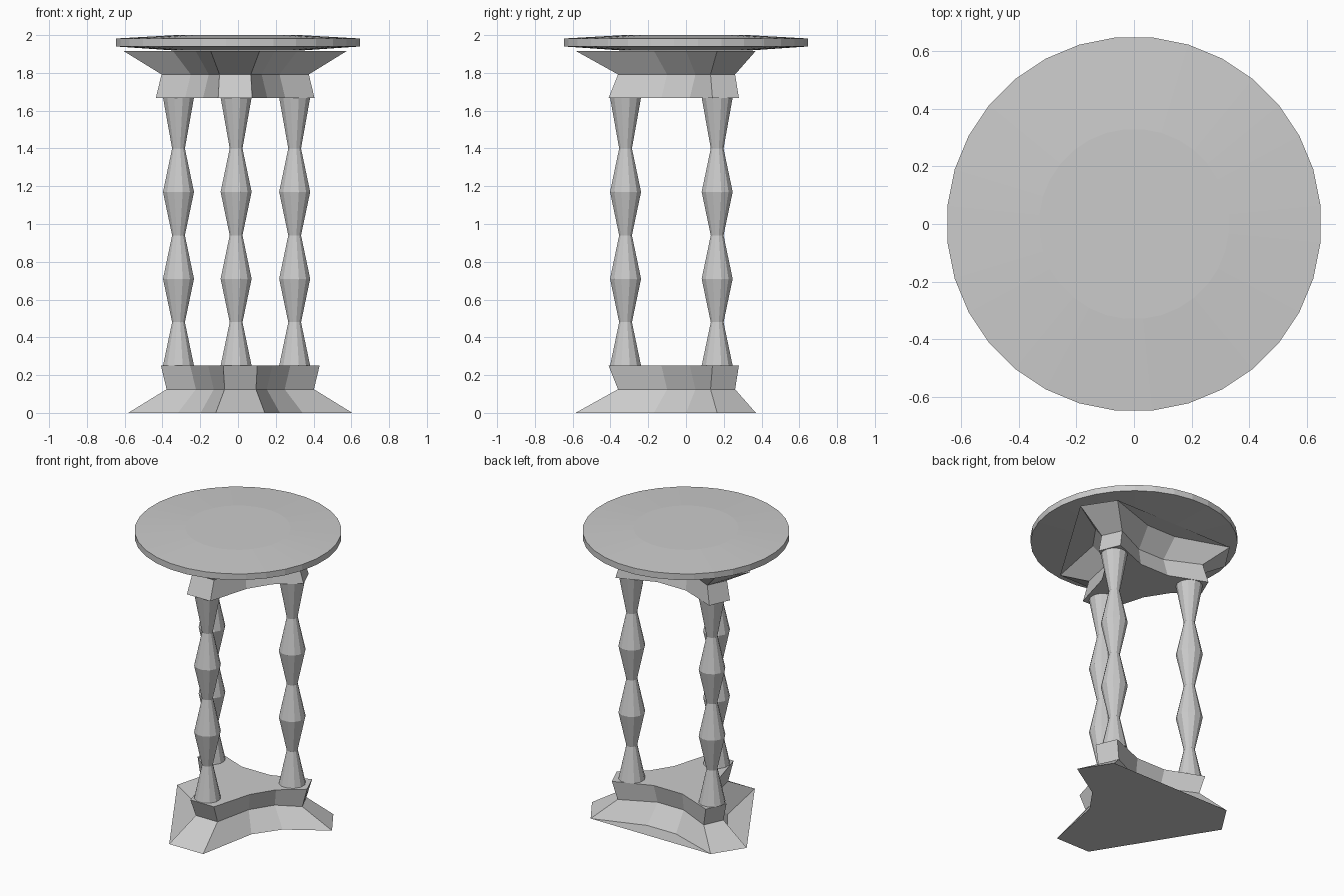
import bpy
import bmesh
from math import cos, sin, pi

cube = bpy.data.objects.get("Cube")
if cube:
    bpy.data.objects.remove(cube, do_unlink=True)

grey = bpy.data.materials.new("plain_grey")
grey.use_nodes = True
COLOUR = (0.6, 0.6, 0.6, 1)
grey.diffuse_color = COLOUR
grey.node_tree.nodes["Principled BSDF"].inputs["Base Color"].default_value = COLOUR


def finish(name, bm, location=(0, 0, 0)):
    bmesh.ops.recalc_face_normals(bm, faces=bm.faces)
    mesh = bpy.data.meshes.new(name)
    bm.to_mesh(mesh)
    bm.free()
    mesh.materials.append(grey)
    obj = bpy.data.objects.new(name, mesh)
    obj.location = location
    bpy.context.collection.objects.link(obj)
    return obj


def bridge(bm, low, high):
    n = len(low)
    for i in range(n):
        j = (i + 1) % n
        bm.faces.new((low[i], low[j], high[j], high[i]))


def turned(name, profile, sides, location=(0, 0, 0)):
    """Closed solid of revolution from (radius, height) pairs."""
    bm = bmesh.new()
    angles = [2 * pi * (i + 0.5) / sides for i in range(sides)]
    rings = [[bm.verts.new((r * cos(a), r * sin(a), z)) for a in angles]
             for r, z in profile]
    for low, high in zip(rings, rings[1:]):
        bridge(bm, low, high)
    bm.faces.new(rings[0])
    bm.faces.new(rings[-1])
    return finish(name, bm, location)


# Half outlines of the three-armed block, from the front arm round to the back
FLARE = [(0.13, -0.585), (0.21, -0.17), (0.33, 0.0), (0.593, 0.165), (0.46, 0.37), (0.11, 0.25)]
NECK = [(0.083, -0.36), (0.14, -0.10), (0.235, 0.05), (0.39, 0.13), (0.33, 0.26), (0.10, 0.15)]
SHELF = [(0.09, -0.41), (0.17, -0.13), (0.265, 0.02), (0.42, 0.14), (0.36, 0.28), (0.11, 0.18)]


def block(name, x, z, flip):
    """Flared three-armed block; flip = -1 turns it upside down."""
    bm = bmesh.new()
    loops = []
    for half, height in ((FLARE, 0), (NECK, 0.125), (SHELF, 0.25)):
        outline = half + [(-px, py) for px, py in reversed(half)]
        loops.append([bm.verts.new((px * flip, py, height * flip)) for px, py in outline])
    for low, high in zip(loops, loops[1:]):
        bridge(bm, low, high)
    bm.faces.new(loops[2])
    # Sole is hollowed on one side only and runs straight across the other two
    flare = loops[0]
    bm.faces.new(flare[:5] + [flare[7], flare[8], flare[11]])
    return finish(name, bm, (x, 0, z))


block("base_block", 0.012, 0, 1)
block("top_block", -0.015, 1.917, -1)

# Turned columns
THICK, THIN = 0.085, 0.035
heights = [0.25, 0.48, 0.71, 0.94, 1.17, 1.40, 1.67]
beads = [(THIN if i % 2 else THICK, z) for i, z in enumerate(heights)]
for side, x, y in (("front", -0.01, -0.32), ("left", 0.30, 0.165), ("right", -0.315, 0.165)):
    turned(side + "_column", beads, 12, (x, y, 0))

# Round top with a slight crown on both faces
turned("table_top", [(0.33, 1.918), (0.65, 1.94), (0.65, 1.982), (0.33, 2.0)], 32)
